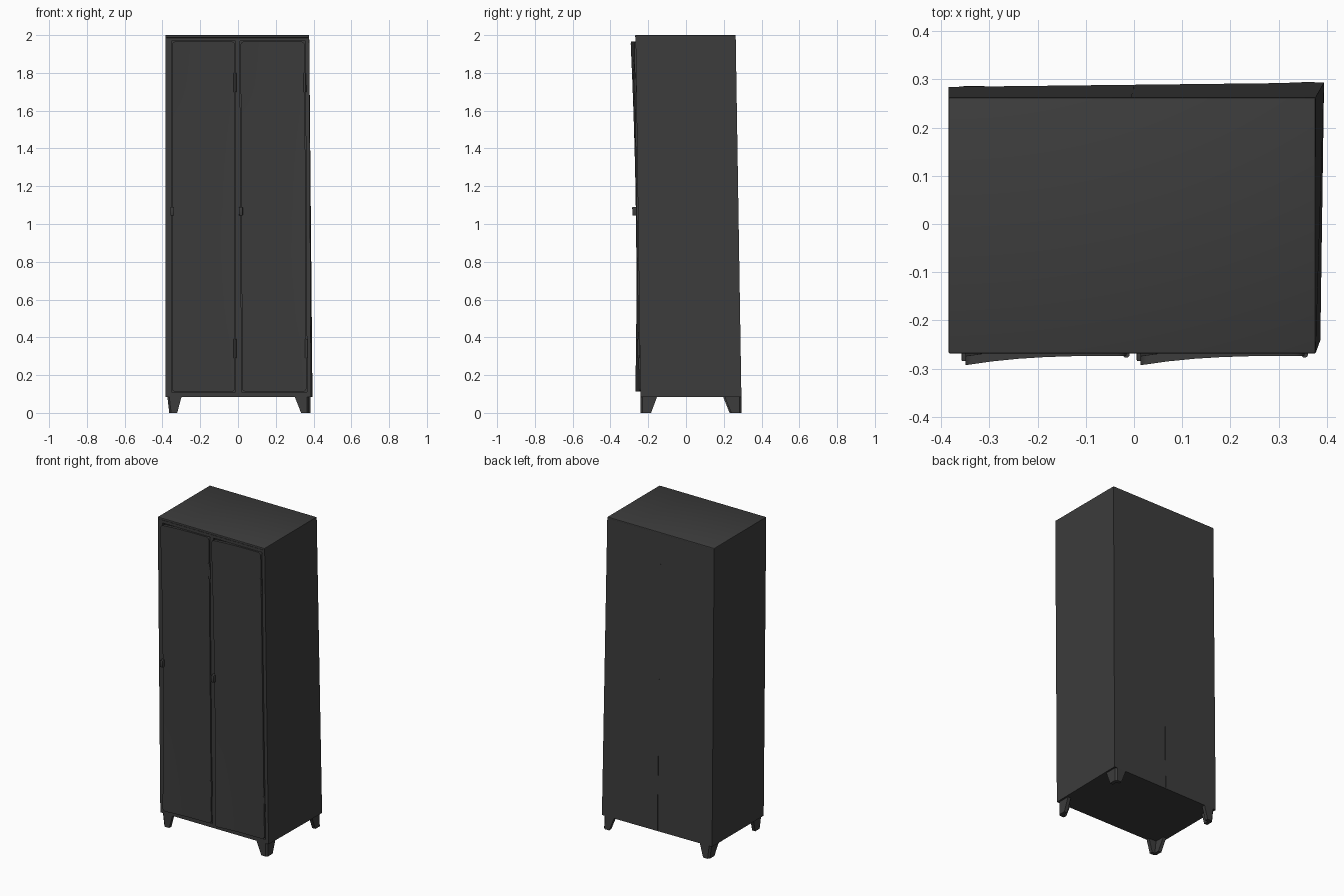
import bpy, bmesh
from mathutils import Matrix, Vector

if "Cube" in bpy.data.objects:
    bpy.data.objects.remove(bpy.data.objects["Cube"])

paint = bpy.data.materials.new("dark_paint")
paint.diffuse_color = (0.045, 0.045, 0.045, 1)
paint.use_nodes = True
paint.node_tree.nodes["Principled BSDF"].inputs["Base Color"].default_value = paint.diffuse_color

W, F, B = 0.385, -0.265, 0.265      # half width, front and back planes
Z0, Z1 = 0.085, 2.0                 # underside and top of the cabinet


def lean(p):
    """Slightly bent stance: the whole cabinet tips forward and twists."""
    low = 1 - p.z / 2
    x = p.x + (0.010 * low - 0.008 if p.x > 0 else 0) + (0.008 * low if p.x > 0.2 and p.y > 0 else 0)
    y = p.y + 0.025 - 0.0135 * p.z + (0.012 * low * p.x if p.y > 0 else 0)
    return Vector((x, y, p.z))


def finish(name, bm, smooth=False):
    for v in bm.verts:
        v.co = lean(v.co)
    bmesh.ops.recalc_face_normals(bm, faces=bm.faces)
    for f in bm.faces:
        f.smooth = False
    mesh = bpy.data.meshes.new(name)
    bm.to_mesh(mesh)
    bm.free()
    mesh.materials.append(paint)
    ob = bpy.data.objects.new(name, mesh)
    bpy.context.collection.objects.link(ob)
    if smooth:
        bpy.ops.object.select_all(action='DESELECT')
        ob.select_set(True)
        bpy.context.view_layer.objects.active = ob
        bpy.ops.object.shade_smooth_by_angle()
    return ob


def box_bm(lo, hi):
    lo, hi = Vector(lo), Vector(hi)
    bm = bmesh.new()
    bmesh.ops.create_cube(bm, size=1)
    for v in bm.verts:
        v.co = Vector([(lo[i] + hi[i]) / 2 + v.co[i] * (hi[i] - lo[i]) for i in range(3)])
    return bm


def box(name, lo, hi, bevel=0):
    bm = box_bm(lo, hi)
    if bevel:
        bmesh.ops.bevel(bm, geom=bm.edges[:], offset=bevel, segments=2,
                        profile=0.5, affect='EDGES')
    return finish(name, bm, bool(bevel))


# Sheet-metal casing
T = 0.006
box("left_side", (-W, F, Z0), (-W + T, B, Z1 - T))
box("right_side", (W - T, F, Z0), (W, B, Z1 - T))
box("top_panel", (-W, F - 0.002, Z1 - 0.014), (W, B, Z1), 0.004)
box("bottom_panel", (-W + T, F, Z0), (W - T, B, Z0 + T))
box("left_back", (-W + T, B - T, Z0), (-0.001, B, Z1 - T))
box("right_back", (0.001, B - T, Z0), (W - T, B, Z1 - T))
box("divider", (-0.003, F + 0.02, Z0 + T), (0.003, B - T, Z1 - 0.015))

# Front frame around the two door openings
box("left_stile", (-W + T, F, Z0 + T), (-0.353, F + 0.02, Z1 - 0.014))
box("right_stile", (0.364, F, Z0 + T), (W - T, F + 0.02, Z1 - 0.014))
box("centre_stile", (-0.014, F, Z0 + T), (0.018, F + 0.02, Z1 - 0.014))
box("top_rail", (-0.353, F, 1.968), (0.364, F + 0.019, Z1 - 0.014))
box("bottom_rail", (-0.353, F, Z0 + T), (0.364, F + 0.019, 0.11))


def door(name, free, hinge):
    """Rounded door leaf whose free corners are bent outwards."""
    za, zb = 0.112, 1.966
    bm = box_bm((min(free, hinge), F - 0.007, za), (max(free, hinge), F + 0.012, zb))
    corners = [e for e in bm.edges if abs(e.verts[0].co.y - e.verts[1].co.y) > 0.01]
    bmesh.ops.bevel(bm, geom=corners, offset=0.02, segments=4, profile=0.5, affect='EDGES')
    cuts = [((free + (hinge - free) * k / 6, 0, 0), (1, 0, 0)) for k in range(1, 6)]
    cuts += [((0, 0, za + (zb - za) * k / 10), (0, 0, 1)) for k in range(1, 10)]
    for co, no in cuts:
        bmesh.ops.bisect_plane(bm, geom=bm.verts[:] + bm.edges[:] + bm.faces[:],
                               plane_co=co, plane_no=no)
    for v in bm.verts:
        u = (v.co.x - hinge) / (free - hinge)
        h = (v.co.z - 1.04) / 0.93
        v.co.y -= max(u, 0) ** 3 * (0.004 + 0.016 * h * h)
    finish(name, bm, True)


def hinge_pin(name, x, z):
    bm = bmesh.new()
    bmesh.ops.create_cone(bm, cap_ends=True, segments=12, radius1=0.007, radius2=0.007,
                          depth=0.1, matrix=Matrix.Translation((x, F - 0.006, z)))
    finish(name, bm, True)


# Doors, hinges and latches
for side, free, hinge in (("left", -0.350, -0.016), ("right", 0.021, 0.361)):
    door(side + "_door", free, hinge)
    for level, z in (("upper", 1.75), ("lower", 0.34)):
        hinge_pin(f"{side}_{level}_hinge", hinge, z)
    x = free + (0.002 if side == "left" else -0.002)
    box(side + "_latch", (x - 0.010, F - 0.030, 1.045), (x + 0.010, F + 0.005, 1.09), 0.003)


def foot(name, sx, sy):
    """Tapered angle-section foot in a bottom corner."""
    bm = bmesh.new()
    rings = []
    for z, lx, ly in ((0, 0.042, 0.055), (Z0, 0.075, 0.088)):
        t, c = 0.022, 0.010
        prof = [(c, 0), (lx, 0), (lx, t), (t, t), (t, ly), (0, ly), (0, c)]
        ins = 0.010 * (1 - z / Z0) if sx < 0 else 0
        rings.append([bm.verts.new((sx * (0.374 - ins - a), sy * (0.265 - b), z)) for a, b in prof])
    n = len(rings[0])
    for i in range(n):
        j = (i + 1) % n
        bm.faces.new((rings[0][i], rings[0][j], rings[1][j], rings[1][i]))
    for r in rings:
        bm.faces.new(r)
    finish(name, bm)


for fx, sx in (("left", -1), ("right", 1)):
    for fy, sy in (("front", -1), ("back", 1)):
        foot(f"{fy}_{fx}_foot", sx, sy)
